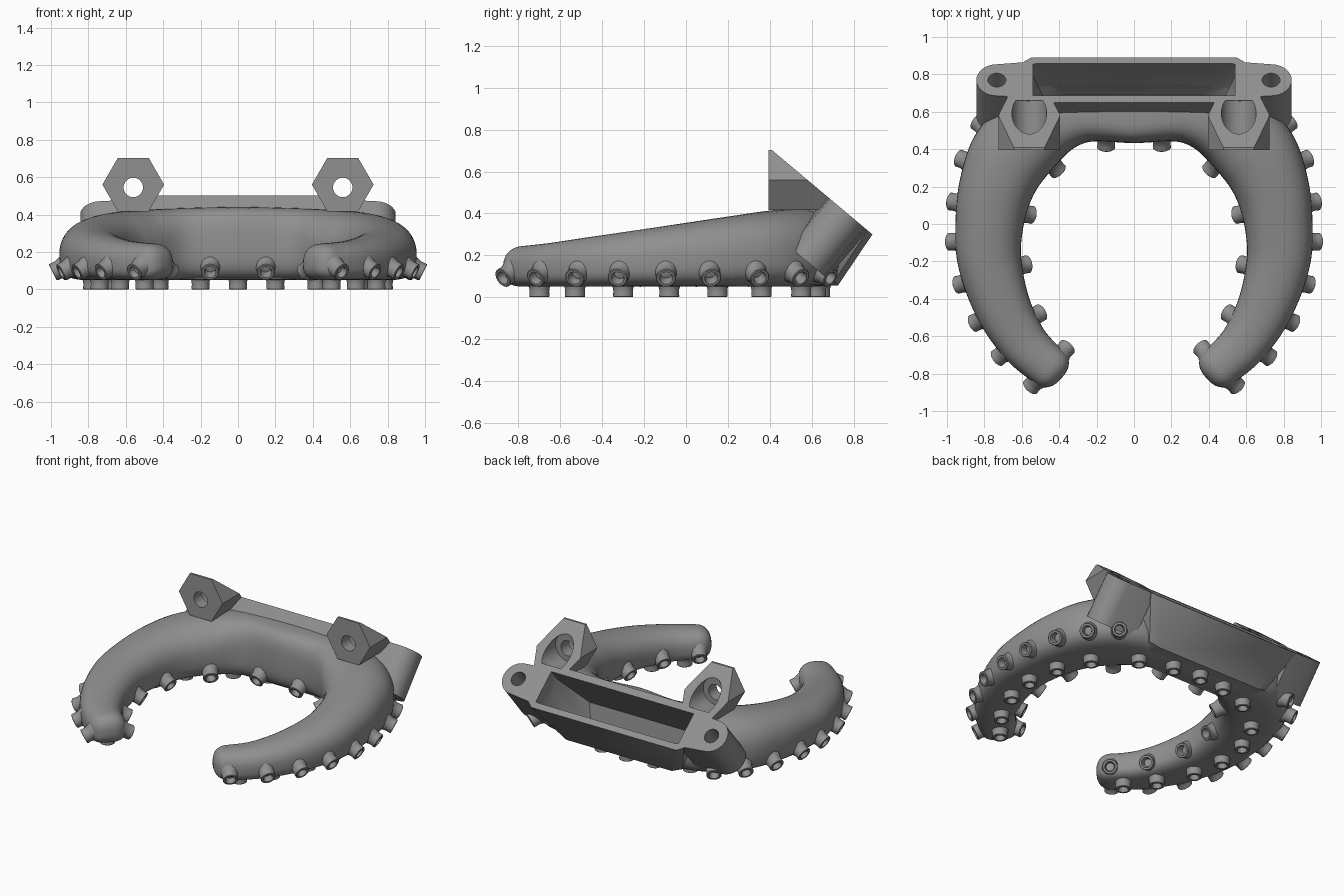
import bpy, bmesh, math
from mathutils import Vector

if "Cube" in bpy.data.objects:
    bpy.data.objects.remove(bpy.data.objects["Cube"])

grey = bpy.data.materials.new("matte_grey")
grey.use_nodes = True
COLOR = (0.28, 0.28, 0.28, 1)
grey.diffuse_color = COLOR
grey.node_tree.nodes["Principled BSDF"].inputs["Base Color"].default_value = COLOR

BACK, RIM_Z, TILT = 0.89, 0.30, math.radians(40)


def tilted(x, s, depth):
    """Point on the sloped mounting face: s runs up the slope, depth goes into the body."""
    c, t = math.cos(TILT), math.sin(TILT)
    return Vector((x, BACK - s * c - depth * t, RIM_Z + s * t - depth * c))


def slope_y(z):
    return BACK - (z - RIM_Z) / math.tan(TILT)


def finish(name, bm):
    bmesh.ops.recalc_face_normals(bm, faces=bm.faces)
    mesh = bpy.data.meshes.new(name)
    bm.to_mesh(mesh)
    bm.free()
    mesh.materials.append(grey)
    obj = bpy.data.objects.new(name, mesh)
    bpy.context.collection.objects.link(obj)
    return obj


def hull(name, points):
    bm = bmesh.new()
    for p in points:
        bm.verts.new(p)
    bmesh.ops.convex_hull(bm, input=bm.verts)
    loose = [v for v in bm.verts if not v.link_faces]
    bmesh.ops.delete(bm, geom=loose, context='VERTS')
    bmesh.ops.dissolve_limit(bm, angle_limit=0.01, verts=bm.verts, edges=bm.edges)
    return finish(name, bm)


def skin(name, rings):
    """Closed surface through equal rings of points."""
    bm = bmesh.new()
    loops = [[bm.verts.new(p) for p in ring] for ring in rings]
    n = len(loops[0])
    for a, b in zip(loops, loops[1:]):
        for i in range(n):
            j = (i + 1) % n
            bm.faces.new((a[i], a[j], b[j], b[i]))
    bm.faces.new(loops[0])
    bm.faces.new(loops[-1])
    return finish(name, bm)


def circle(r, n=32):
    return [(r * math.cos(math.tau * i / n), r * math.sin(math.tau * i / n)) for i in range(n)]


def rod_y(name, x, z, r, y0, y1):
    return hull(name, [(x + u, y, z + v) for u, v in circle(r) for y in (y0, y1)])


def cut(obj, *cutters):
    for cutter in cutters:
        mod = obj.modifiers.new("cut", 'BOOLEAN')
        mod.operation, mod.solver, mod.object = 'DIFFERENCE', 'EXACT', cutter
    bpy.context.view_layer.update()
    result = obj.evaluated_get(bpy.context.evaluated_depsgraph_get())
    mesh = bpy.data.meshes.new_from_object(result)
    obj.modifiers.clear()
    obj.data = mesh


# Horseshoe duct path: x, y, half width, top height
half = [Vector(p) for p in (
    (.455, -.765, .115, .245), (.59, -.635, .13, .26), (.703, -.44, .15, .29),
    (.772, -.2, .17, .325), (.773, 0, .182, .355), (.735, .2, .2, .385),
    (.65, .38, .22, .41), (.5, .52, .21, .425), (.28, .59, .157, .435), (0, .59, .157, .44))]
path = half + [Vector((-p[0], *p[1:])) for p in reversed(half[:-1])]


def sample(path, steps=12):
    pts = [path[0]] + path + [path[-1]]
    out = []
    for a, b, c, d in zip(pts, pts[1:], pts[2:], pts[3:]):
        for k in range(steps):
            t = k / steps
            out.append(b + (c - a) * (t / 2) + (a * 2 - b * 5 + c * 4 - d) * (t * t / 2)
                       + (b * 3 - a - c * 3 + d) * (t ** 3 / 2))
    return out + [path[-1]]


stations = sample(path)
frames = []
for i, p in enumerate(stations):
    d = stations[min(i + 1, len(stations) - 1)] - stations[max(i - 1, 0)]
    along = Vector((d.x, d.y, 0)).normalized()
    frames.append((Vector((p.x, p.y, 0)), along, Vector((along.y, -along.x, 0)), p.z, p.w))

FLOOR = 0.05


def section(frame, shift=0, scale=1):
    """Rounded cross-section, boxier towards the middle of the duct."""
    centre, along, side, w, top = frame
    mid = FLOOR + 0.45 * (top - FLOOR)
    crown = 2.3 + 1.4 * max(0, 1 - abs(centre.x) / 0.5)
    ring = []
    for u, v in circle(1, 40):
        power = 2 / (crown if v > 0 else 3.2)
        x = math.copysign(abs(u) ** power, u) * w
        z = math.copysign(abs(v) ** power, v) * ((top if v > 0 else mid) - (mid if v > 0 else FLOOR))
        ring.append(centre + along * shift + side * x * scale + Vector((0, 0, mid + z * scale)))
    return ring


# Rounded tips close both ends of the duct
tip = [(0.09 * math.sin(a), math.cos(a) ** 0.75) for a in (math.radians(11 * k) for k in range(1, 9))]
rings = [section(frames[0], -s, k) for s, k in reversed(tip)]
rings += [section(f) for f in frames]
rings += [section(frames[-1], s, k) for s, k in tip]
duct = skin("horseshoe_duct", rings)

# Sloped inlet housing
housing = hull("inlet_housing",
               [tilted(sx * x, s, 0) for sx in (-1, 1) for x, s in ((.55, 0), (.59, .03), (.59, .313))]
               + [(sx * x, y, z) for sx in (-1, 1)
                  for x, y, z in ((.40, .725, .055), (.47, .71, .08), (.45, .5, .055), (.5, .5, .31))])

# Cutter for the rectangular air inlet and the chamber below it
inlet = hull("inlet_cutter",
             [tilted(sx * x, s, d) for sx in (-1, 1)
              for x, s, d in ((.54, .045, -.05), (.54, .265, -.05), (.54, .045, .1), (.54, .265, .1),
                              (.46, .07, .32), (.4, .265, .33))]
             + [(sx * .38, y, .09) for sx in (-1, 1) for y in (.49, .69)])
cutters = [inlet]
cut(duct, inlet)

bores = []
for sx, label in ((1, "left"), (-1, "right")):
    x = sx * 0.56
    # Hexagonal bolt boss, sliced by the mounting slope
    boss = hull(label + "_bolt_boss",
                [(x + u, y, .56 + v) for u, v in circle(.165, 6) for y in (.395, max(.4, slope_y(.56 + v)))])
    hole = rod_y("bolt_hole_cutter", x, .545, .052, .3, .6)
    bore = rod_y("nut_pocket_cutter", x, .55, .093, .48, .66)
    cut(boss, hole, bore, inlet)
    bores.append(bore)
    # Screw ear beside the inlet
    ear_x, ear_s = sx * .733, .157
    ear = hull(label + "_screw_ear",
               [tilted(ear_x + u, ear_s + v, d) for u, v in circle(.11) for d in (0, .3)]
               + [tilted(sx * .56, s, d) for s in (.03, .28) for d in (0, .3)])
    screw = hull("screw_hole_cutter",
                 [tilted(ear_x + u, ear_s + v, d) for u, v in circle(.048) for d in (-.1, .4)])
    cut(ear, screw)
    cutters += [hole, bore, screw]
cut(housing, inlet, *bores)

for cutter in cutters:
    bpy.data.objects.remove(cutter)

# Flared nozzle with a recessed mouth: radius, height along its axis
NOZZLE = ((.062, -.03), (.053, -.003), (.048, .012), (.047, .025), (.048, .05),
          (.044, .053), (.032, .053), (.026, .03), (.025, -.01))


def nozzle(name, base, axis):
    turn = Vector((0, 0, 1)).rotation_difference(axis)
    skin(name, [[base + turn @ Vector((u, v, h)) for u, v in circle(r, 24)] for r, h in NOZZLE])


OUTER = ((.53, -.85), (.70, -.70), (.85, -.52), (.93, -.32), (.97, -.1), (.96, .12), (.9, .33), (.81, .52), (.69, .68))
INNER = ((.36, -.70), (.54, -.5), (.6, -.22), (.54, .05), (.39, .27), (.145, .43))
BOTTOM = ((.5, -.7), (.63, -.53), (.74, -.3), (.78, -.08), (.75, .15), (.65, .36), (.42, .55), (.2, .62), (0, .64))
left_half = frames[:len(frames) // 2 + 1]
DROOP = math.radians(27)

# Side nozzles lean outward and down; bottom nozzles point straight down
for row, sign, targets in (("outer", 1, OUTER), ("inner", -1, INNER)):
    for i, (tx, ty) in enumerate(targets):
        goal = Vector((tx, ty, 0))
        f = min(left_half, key=lambda f: (f[0] + f[2] * sign * f[3] - goal).length)
        base = f[0] + f[2] * sign * (f[3] - .012) + Vector((0, 0, .115))
        axis = f[2] * sign * math.cos(DROOP) - Vector((0, 0, math.sin(DROOP)))
        for sx, label in ((1, "left"), (-1, "right")):
            flip = Vector((sx, 1, 1))
            nozzle(f"{label}_{row}_nozzle_{i + 1}", base * flip, axis * flip)

for i, (x, y) in enumerate(BOTTOM):
    for sx, label in ((1, "left"), (-1, "right")) if x else ((1, "middle"),):
        nozzle(f"{label}_bottom_nozzle_{i + 1}", Vector((sx * x, y, .053)), Vector((0, 0, -1)))

# Smooth rounded areas, keep machined edges crisp
bpy.ops.object.select_all(action='DESELECT')
for obj in bpy.context.collection.objects:
    if obj.type == 'MESH' and grey.name in obj.data.materials:
        obj.select_set(True)
        bpy.context.view_layer.objects.active = obj
bpy.ops.object.shade_smooth_by_angle(angle=math.radians(35))
